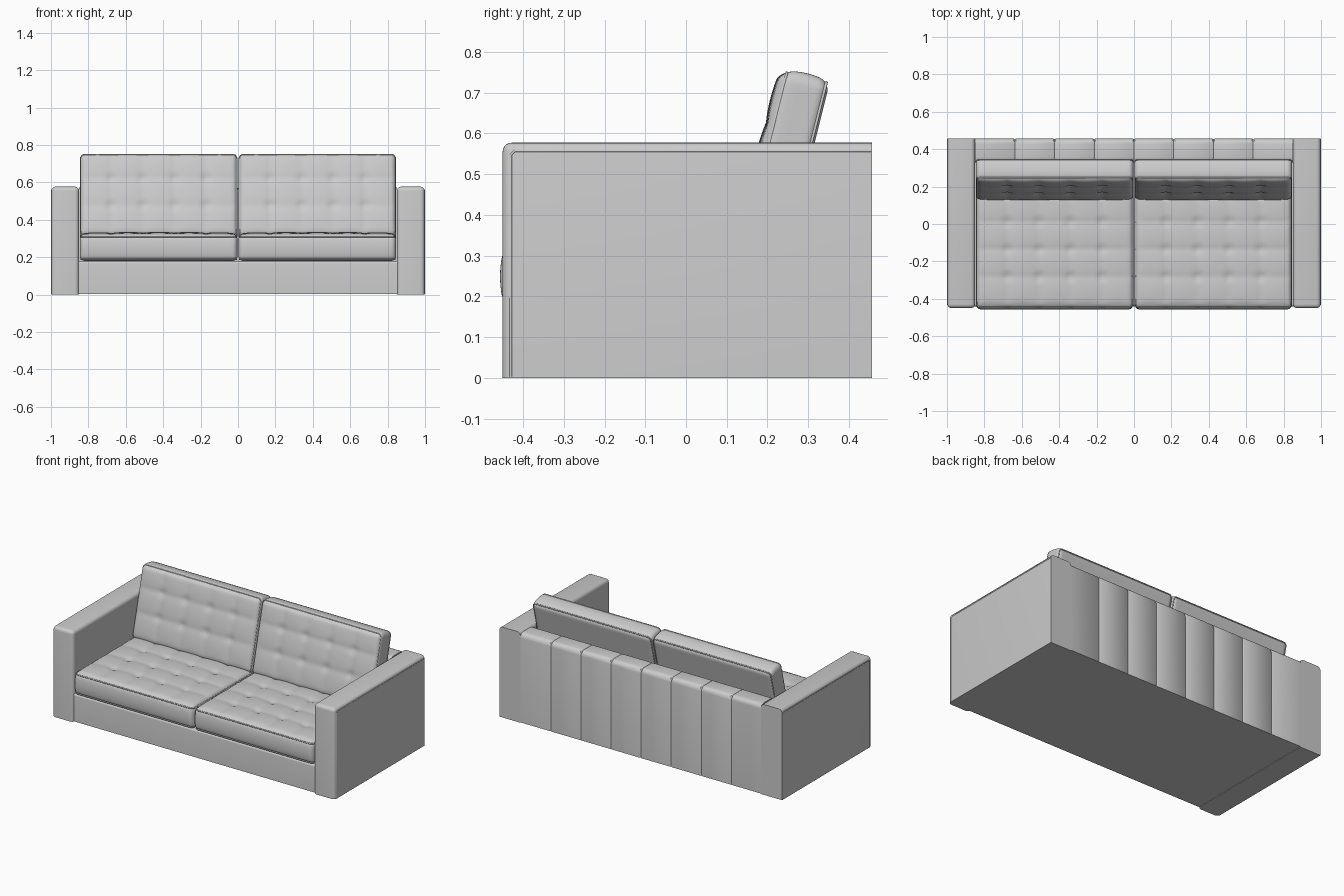
import bpy, bmesh, math
from mathutils import Vector

if "Cube" in bpy.data.objects:
    bpy.data.objects.remove(bpy.data.objects["Cube"])


def finish(name, bm, angle=40):
    bmesh.ops.recalc_face_normals(bm, faces=bm.faces)
    me = bpy.data.meshes.new(name)
    bm.to_mesh(me)
    bm.free()
    ob = bpy.data.objects.new(name, me)
    bpy.context.collection.objects.link(ob)
    bpy.ops.object.select_all(action='DESELECT')
    ob.select_set(True)
    bpy.context.view_layer.objects.active = ob
    bpy.ops.object.shade_smooth_by_angle(angle=math.radians(angle))
    return ob


def box(name, lo, hi, pick, radius, segments=5):
    """Box with only the picked edges rounded (pick takes an edge midpoint in -1..1)."""
    lo, hi = Vector(lo), Vector(hi)
    bm = bmesh.new()
    bmesh.ops.create_cube(bm, size=2)
    edges = [e for e in bm.edges if pick((e.verts[0].co + e.verts[1].co) / 2)]
    for v in bm.verts:
        v.co = Vector([a + (b - a) * (c + 1) / 2 for a, b, c in zip(lo, hi, v.co)])
    bmesh.ops.bevel(bm, geom=edges, offset=radius, segments=segments,
                    profile=0.5, affect='EDGES')
    return finish(name, bm)


def tube(name, points, radius, cyclic):
    cu = bpy.data.curves.new(name, 'CURVE')
    cu.dimensions = '3D'
    cu.bevel_depth = radius
    cu.bevel_resolution = 1
    sp = cu.splines.new('POLY')
    sp.points.add(len(points) - 1)
    for p, co in zip(sp.points, points):
        p.co = (*co, 1)
    sp.use_cyclic_u = cyclic
    ob = bpy.data.objects.new(name, cu)
    bpy.context.collection.objects.link(ob)
    return ob


def cushion(name, size, rows, pitch_y, shift, r=0.026, cols=5):
    """Rounded pad in local XY whose +Z face is tufted."""
    half = Vector(size) / 2
    bm = bmesh.new()
    bmesh.ops.create_cube(bm, size=2)
    for v in bm.verts:
        v.co = Vector([a * b for a, b in zip(v.co, half)])
    for axis, n in enumerate((50, rows * 10, 4)):
        inner = half[axis] - r
        cuts = [inner * (2 * i / n - 1) for i in range(n + 1)]
        cuts += [s * (inner + r * f) for s in (-1, 1) for f in (0.27, 0.58)]
        normal = Vector([float(i == axis) for i in range(3)])
        for c in cuts:
            bmesh.ops.bisect_plane(bm, geom=bm.verts[:] + bm.edges[:] + bm.faces[:],
                                   plane_co=normal * c, plane_no=normal)
    pitch_x = size[0] / cols
    buttons = [(pitch_x * (i - cols / 2), shift + pitch_y * (j - rows / 2))
               for i in range(1, cols) for j in range(1, rows)]
    for v in bm.verts:
        core = Vector([max(-(h - r), min(h - r, c)) for c, h in zip(v.co, half)])
        n = (v.co - core).normalized()
        p = core + n * r
        # slightly crowned ends
        p.y += n.y * 0.008 * math.cos(math.pi * p.z / size[2])
        if n.z > 0:
            sx = abs(math.sin(math.pi * (p.x / pitch_x + cols / 2)))
            sy = abs(math.sin(math.pi * ((p.y - shift) / pitch_y + rows / 2)))
            edge = max(0, math.cos(p.x / half.x * math.pi / 2)) * \
                max(0, math.cos(p.y / half.y * math.pi / 2))
            dimple = sum(math.exp(-((p.x - a) ** 2 + (p.y - b) ** 2) / 0.0005)
                         for a, b in buttons)
            p.z += n.z * (0.011 * edge ** 0.25 + 0.007 * (sx * sy) ** 0.5 - 0.010 * dimple)
        v.co = p
    pad = finish(name, bm, 60)
    # piping along the front and rear seams
    parts = [pad]
    hx, hy, c = half.x - 0.007, half.y - 0.003, 0.02
    for s, label in ((1, "front"), (-1, "rear")):
        pts = []
        for k, (qx, qy) in enumerate(((1, 1), (-1, 1), (-1, -1), (1, -1))):
            for i in range(5):
                a = math.radians(90 * k + 22.5 * i)
                pts.append((qx * (hx - c) + c * math.cos(a),
                            qy * (hy - c) + c * math.sin(a), s * (half.z - 0.008)))
        parts.append(tube(f"{name}_{label}_piping", pts, 0.004, True))
    return parts


def place_pair(parts, y, z, tilt):
    for ob in parts:
        other = ob.copy()
        other.name = ob.name + "_left"
        bpy.context.collection.objects.link(other)
        for o, s in ((ob, 1), (other, -1)):
            o.location = (s * 0.424, y, z)
            o.rotation_euler = (tilt, 0, 0)


# Base plinth
box("base", (-0.852, -0.44, 0.003), (0.852, 0.335, 0.178),
    lambda m: m.y < -0.5 and m.z > 0.5, 0.012)

# Arms with rounded top and front, plus an outer welt
for s, side in ((1, "right"), (-1, "left")):
    x0, x1 = sorted((s * 0.85, s * 0.998))
    box(f"{side}_arm", (x0, -0.45, 0), (x1, 0.456, 0.577),
        lambda m: (m.z > 0.5 and m.y < 0.5) or (m.y < -0.5 and m.z > -0.5), 0.022)
    tube(f"{side}_arm_welt", [(s * 0.997, 0.454, 0.557), (s * 0.997, -0.42, 0.557),
                              (s * 0.997, -0.43, 0.547), (s * 0.997, -0.43, 0.003)],
         0.003, False)

# Back: rounded profile swept along x, grooved at the seams of eight panels
profile = [(0.33, 0.003)]
for cy, start in ((0.355, 180), (0.427, 90)):
    rad = 0.025 if start == 180 else 0.03
    for i in range(6):
        a = math.radians(start - 18 * i)
        profile.append((cy + rad * math.cos(a), 0.572 - rad + rad * math.sin(a)))
profile.append((0.457, 0.003))
stations = [(-0.85, 0)]
for k in range(1, 8):
    x = -0.85 + k * 1.7 / 8
    stations += [(x - 0.006, 0), (x, 0.004), (x + 0.006, 0)]
stations.append((0.85, 0))
bm = bmesh.new()
rings = [[bm.verts.new((x, y - (g if y > 0.4 else 0), z - (g if z > 0.53 else 0)))
          for y, z in profile] for x, g in stations]
for a, b in zip(rings, rings[1:]):
    for i in range(len(profile)):
        j = (i + 1) % len(profile)
        bm.faces.new((a[i], a[j], b[j], b[i]))
bm.faces.new(rings[0])
bm.faces.new(rings[-1])
finish("back_frame", bm)

# Two seat cushions and two leaning back cushions
place_pair(cushion("seat_cushion", (0.844, 0.773, 0.137), 5, 0.147, 0.0),
           -0.062, 0.249, 0)
place_pair(cushion("back_cushion", (0.844, 0.452, 0.116), 3, 0.15, 0.015),
           0.242, 0.52, math.radians(76))
